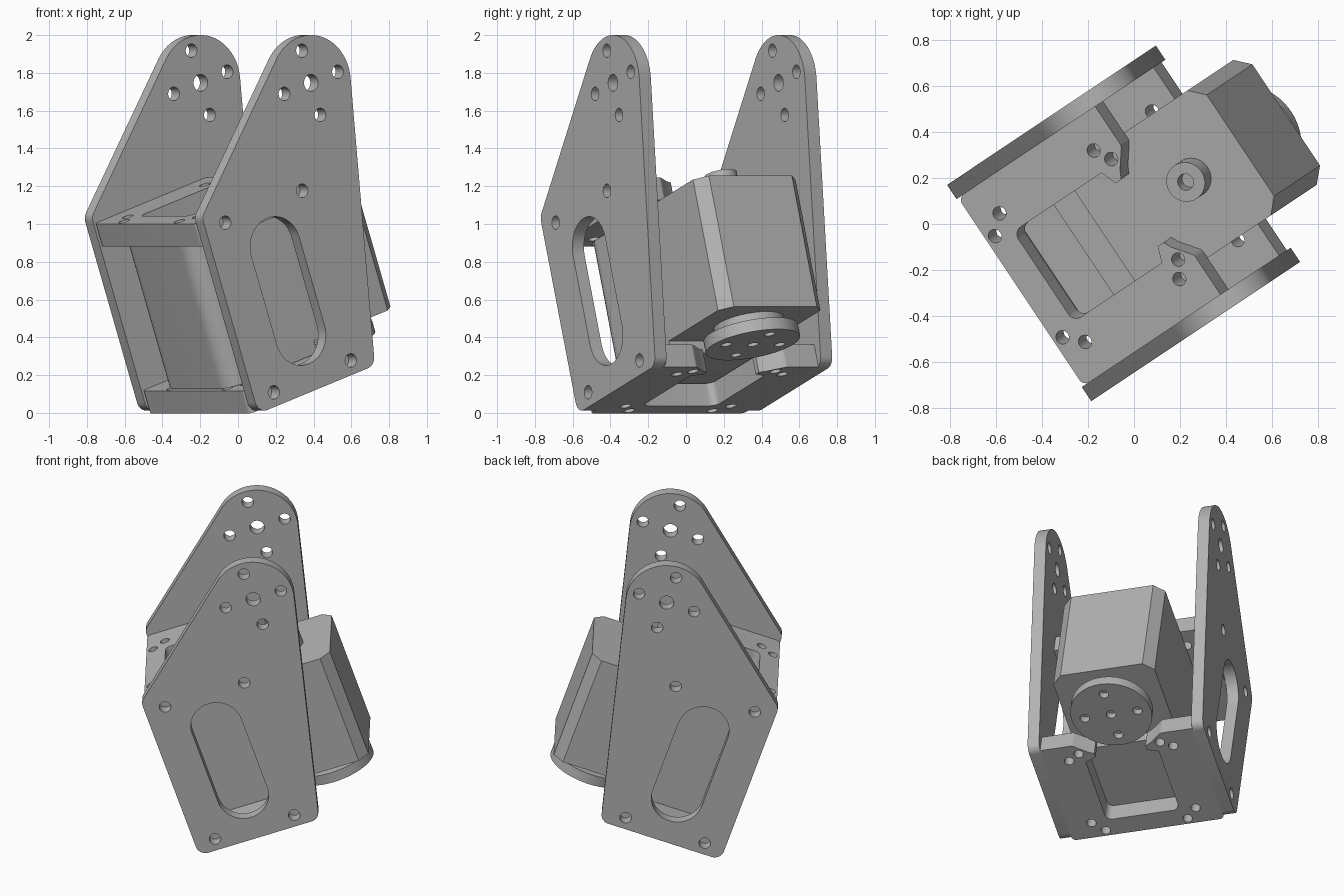
import bpy, bmesh, math
from mathutils import Matrix, Vector

cube = bpy.data.objects.get("Cube")
if cube:
    bpy.data.objects.remove(cube)

# Tilted frame of the assembly: x along the base, y across, z along the motor axis
FRAME = (Matrix.Translation((-0.205, -0.104, -0.004))
         @ Matrix.Rotation(math.radians(33.7), 4, 'Z')
         @ Matrix.Rotation(math.radians(-19), 4, 'Y'))

grey = bpy.data.materials.new("machined_grey")
grey.use_nodes = True
grey.diffuse_color = (0.45, 0.45, 0.45, 1)
grey.node_tree.nodes["Principled BSDF"].inputs["Base Color"].default_value = grey.diffuse_color


def arc(cx, cy, r, start, end, n):
    """Points along an arc, angles in radians."""
    angles = [start + (end - start) * i / n for i in range(n + 1)]
    return [(cx + r * math.cos(t), cy + r * math.sin(t)) for t in angles]


def circle(cx, cy, r, n=32):
    return arc(cx, cy, r, 0, math.tau, n)[:-1]


def rounded(points, n=6):
    """Outline from (x, y, fillet radius) corners."""
    out = []
    for i, (x, y, r) in enumerate(points):
        p = Vector((x, y))
        if r == 0:
            out.append((x, y))
            continue
        d0 = (Vector(points[i - 1][:2]) - p).normalized()
        d1 = (Vector(points[(i + 1) % len(points)][:2]) - p).normalized()
        half = d0.angle(d1) / 2
        centre = p + (d0 + d1).normalized() * r / math.sin(half)
        a = p + d0 * r / math.tan(half) - centre
        b = p + d1 * r / math.tan(half) - centre
        for k in range(n + 1):
            out.append(tuple(centre + a.lerp(b, k / n).normalized() * r))
    return out


def add_prism(bm, outline, lo, hi, side=False):
    """Extrude an outline along z, or along y when side is set."""
    def place(p, h):
        return (p[0], h, p[1]) if side else (p[0], p[1], h)
    face = bm.faces.new([bm.verts.new(place(p, lo)) for p in outline])
    top = bmesh.ops.extrude_face_region(bm, geom=[face])["geom"]
    moved = [v for v in top if isinstance(v, bmesh.types.BMVert)]
    shift = Vector(place((0, 0), hi - lo))
    bmesh.ops.translate(bm, vec=shift, verts=moved)


def make(name, prisms):
    bm = bmesh.new()
    for args in prisms:
        add_prism(bm, *args)
    bmesh.ops.recalc_face_normals(bm, faces=bm.faces[:])
    mesh = bpy.data.meshes.new(name)
    bm.to_mesh(mesh)
    bm.free()
    obj = bpy.data.objects.new(name, mesh)
    bpy.context.collection.objects.link(obj)
    obj.matrix_world = FRAME
    mesh.materials.append(grey)
    return obj


def part(name, prisms, cuts=()):
    """Build a part and cut its holes."""
    obj = make(name, prisms)
    if cuts:
        cutter = make(name + "_cutter", cuts)
        mod = obj.modifiers.new("holes", 'BOOLEAN')
        mod.operation, mod.solver, mod.object = 'DIFFERENCE', 'EXACT', cutter
        graph = bpy.context.evaluated_depsgraph_get()
        mesh = bpy.data.meshes.new_from_object(obj.evaluated_get(graph))
        obj.modifiers.clear()
        obj.data = mesh
        bpy.data.objects.remove(cutter)
    bpy.ops.object.select_all(action='DESELECT')
    obj.select_set(True)
    bpy.context.view_layer.objects.active = obj
    bpy.ops.object.shade_smooth_by_angle(angle=math.radians(25))
    return obj


# Side plates: square foot, straight flanks tangent to a round head
head, head_r = Vector((0.887, 1.547)), 0.253


def tangent(point, sign):
    v = Vector(point) - head
    return math.atan2(v.y, v.x) + sign * math.acos(head_r / v.length)


foot = 0.784
start = tangent((foot, 0), 1)
end = tangent((0, 1.1), -1) % math.tau
crown = [(x, y, 0) for x, y in arc(*head, head_r, start, end, 28)]
plate = rounded([(0, 0, 0.06), (foot, 0, 0.06)] + crown + [(0, 1.1, 0.06)])
slot = arc(0.39, 0.8, 0.16, 0, math.pi, 20) + arc(0.39, 0.305, 0.16, math.pi, math.tau, 20)
holes = [circle(*head, 0.045)]
holes += [circle(head.x + dx, head.y + dy, 0.036)
          for dx, dy in ((0.18, 0), (-0.18, 0), (0, 0.18), (0, -0.18))]
holes += [circle(x, z, 0.036) for x in (0.13, 0.648) for z in (0.075, 1.025)]
for name, lo, hi in (("left_plate", 0.49, 0.564), ("right_plate", -0.564, -0.49)):
    part(name, [(plate, lo, hi, True)],
         [(h, lo - 0.05, hi + 0.05, True) for h in holes + [slot]])

# Cross brackets: front bar and two ears with hooked tips, clear of the output shaft
axis = 0.9
half = [(0.127, 0.235, 0.04), (0.614, 0.235, 0), (0.64, 0.165, 0), (0.672, 0.165, 0),
        (0.69, 0.2, 0), (0.758, 0.285, 0.03), (0.758, 0.49, 0), (0.002, 0.49, 0.03)]
bracket = rounded(half + [(x, -y, r) for x, y, r in reversed(half)])
screws = [circle(x, s * y, 0.03, 20) for s in (1, -1)
          for x, y in ((0.045, 0.264), (0.12, 0.335), (0.64, 0.335), (0.685, 0.262))]
for name, lo, hi in (("bottom_bracket", 0, 0.126), ("top_bracket", 0.935, 1.062)):
    part(name, [(bracket, lo, hi)], [(s, lo - 0.05, hi + 0.05) for s in screws])

# Motor case: rounded front corners, chamfered rear corners, stepped pocket on top
w, c, back = 0.326, 0.062, 1.168
case = rounded([(0.025, -w, 0.11), (back - c, -w, 0), (back, c - w, 0),
                (back, w - c, 0), (back - c, w, 0), (0.025, w, 0.11)], 10)
pocket = [(0.1, 1.0), (0.42, 1.0), (0.42, 0.89), (0.29, 0.89), (0.29, 0.85), (0.1, 0.85)]
part("motor_case", [(case, 0.197, 0.93)], [(pocket, -0.235, 0.235, True)])

# Lower front of the case, resting on the bottom bracket
base = rounded([(0.025, -w, 0.11), (0.61, -w, 0), (0.61, w, 0), (0.025, w, 0.11)], 10)
part("motor_base", [(base, 0.13, 0.197)])

# Output disc below, with its neck and screw holes
part("output_neck", [(circle(axis, 0, 0.19, 40), 0.13, 0.2)])
pattern = [circle(axis + dx, dy, 0.03, 20)
           for dx, dy in ((0, 0), (0.17, 0), (-0.17, 0), (0, 0.17), (0, -0.17))]
part("output_disc", [(circle(axis, 0, 0.254, 64), 0.076, 0.142)],
     [(h, 0.03, 0.12) for h in pattern])

# Idler boss above
part("idler_boss", [(circle(axis, 0, 0.087), 0.92, 1.03)],
     [(circle(axis, 0, 0.036), 0.96, 1.1)])
